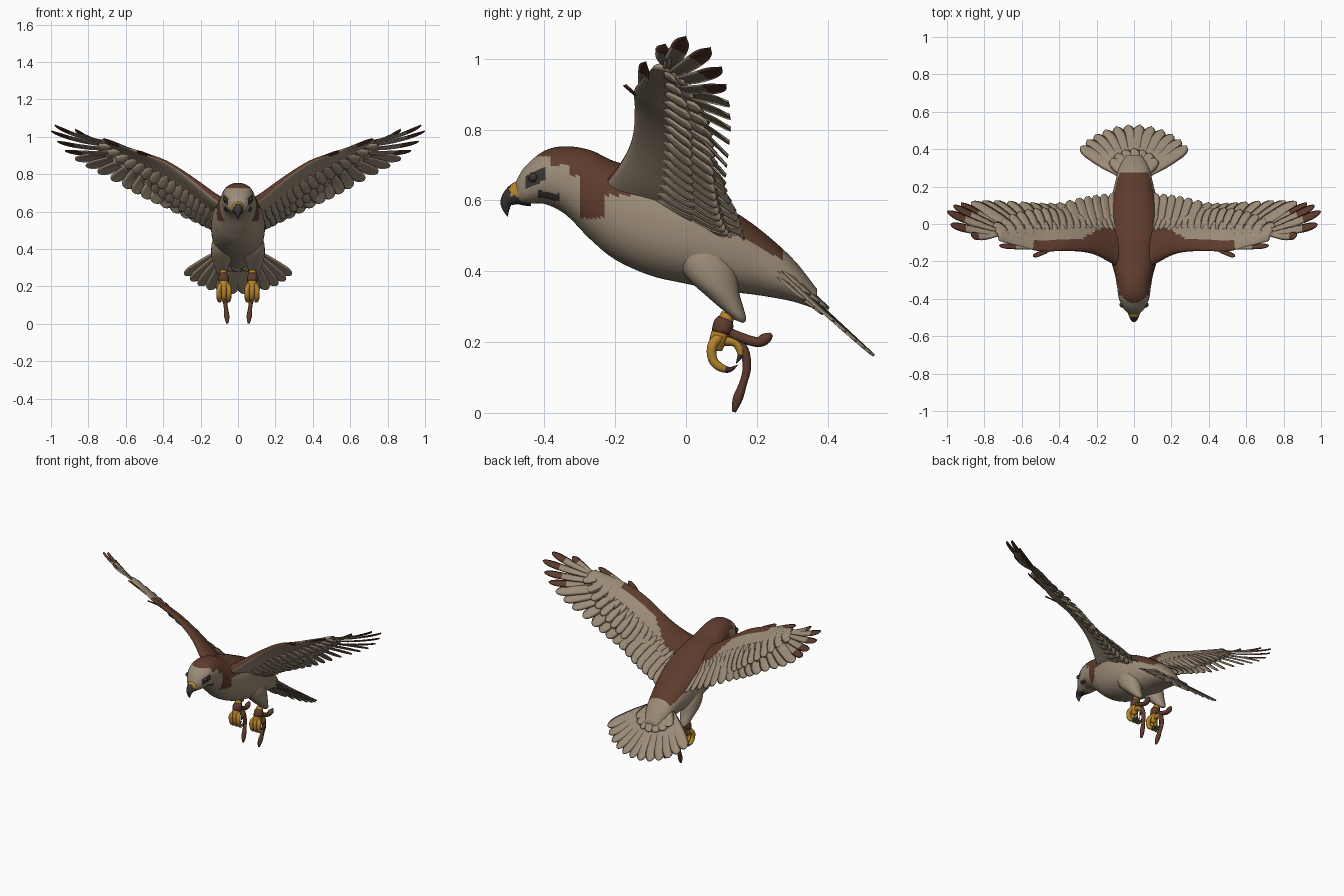
import bpy, bmesh, math
from mathutils import Vector as V, Matrix

if "Cube" in bpy.data.objects:
    bpy.data.objects.remove(bpy.data.objects["Cube"])

def material(name, col):
    m = bpy.data.materials.new(name)
    m.diffuse_color = (*col, 1)
    m.use_nodes = True
    m.node_tree.nodes["Principled BSDF"].inputs["Base Color"].default_value = m.diffuse_color
    return m

MATS = [material("beige_plumage", (0.33, 0.26, 0.185)), material("dark_brown", (0.112, 0.045, 0.026)),
        material("yellow_skin", (0.46, 0.23, 0.025)), material("charcoal", (0.04, 0.036, 0.032))]
BEIGE, BROWN, YELLOW, DARK = range(4)

def catmull(pts, n):
    """n evenly spaced samples of a smooth curve through pts"""
    pts = [V(p) for p in pts]
    out = []
    for k in range(n):
        s = k / (n - 1) * (len(pts) - 1)
        i = min(int(s), len(pts) - 2)
        t = s - i
        b, c = pts[i], pts[i + 1]
        a = pts[i - 1] if i else b * 2 - c
        d = pts[i + 2] if i + 2 < len(pts) else c * 2 - b
        out.append(0.5 * (2 * b + (c - a) * t + (2 * a - 5 * b + 4 * c - d) * t ** 2
                          + (3 * b - 3 * c + d - a) * t ** 3))
    return out

def loft(bm, rings, rule=lambda c, i, j: 0):
    """skin over closed rings; rule(centre, ring, step) picks the material"""
    vs = [[bm.verts.new(p) for p in r] for r in rings]
    n = len(vs[0])
    for i in range(len(vs) - 1):
        for j in range(n):
            k = (j + 1) % n
            f = bm.faces.new((vs[i][j], vs[i][k], vs[i + 1][k], vs[i + 1][j]))
            f.material_index = rule(f.calc_center_median(), i, j)
    for e, i in ((vs[0], 0), (vs[-1], len(vs) - 2)):
        f = bm.faces.new(e)
        f.material_index = rule(f.calc_center_median(), i, 0)

def finish(bm, name, mirror=False):
    bmesh.ops.recalc_face_normals(bm, faces=bm.faces)
    for f in bm.faces:
        f.smooth = True
    me = bpy.data.meshes.new(name)
    bm.to_mesh(me)
    bm.free()
    for m in MATS:
        me.materials.append(m)
    ob = bpy.data.objects.new(name, me)
    bpy.context.collection.objects.link(ob)
    if mirror:
        md = ob.modifiers.new("mirror", 'MIRROR')
        md.use_mirror_merge = False
    return ob

def tube(bm, pts, n=12, sides=12, rule=lambda c, i, j: 0):
    """round tube; each point is (x, y, z, radius)"""
    ps = catmull(pts, n)
    rings = []
    for i, p in enumerate(ps):
        d = (ps[min(i + 1, n - 1)].xyz - ps[max(i - 1, 0)].xyz).normalized()
        u = V((1, 0, 0))
        u = (u - d * u.dot(d)).normalized()
        w = d.cross(u)
        rings.append([p.xyz + max(p.w, 0.001) * (u * math.cos(a) + w * math.sin(a))
                      for a in (2 * math.pi * j / sides for j in range(sides))])
    loft(bm, rings, rule)

def feather(bm, base, tip, nrm, width, brown=2.0, tilt=0.0, bend=0.0, h=0.003):
    """thin cambered blade with a rounded tip; brown beyond that fraction"""
    ax = tip - base
    nrm = (nrm - ax * nrm.dot(ax) / ax.length_squared).normalized()
    nrm = Matrix.Rotation(tilt, 3, ax) @ nrm
    side = ax.normalized().cross(nrm)
    prof = [(-1, -1), (-.5, .6), (0, 1.6), (.5, .6), (1, -1), (.5, -1), (0, -.2), (-.5, -1)]
    rings = []
    for t in (0, .15, .3, .45, .6, .7, .78, .84, .89, .93, .96, .985, 1):
        w = width / 2 * min(1, .45 + 1.1 * t)
        if t > .78:
            w *= max(.06, math.sqrt(max(0, 1 - ((t - .78) / .22) ** 2)))
        c = base + ax * t + nrm * bend * 4 * t * (1 - t)
        rings.append([c + side * a * w + nrm * b * h for a, b in prof])
    loft(bm, rings, lambda c, i, j: BROWN if (c - base).dot(ax) / ax.length_squared > brown else BEIGE)

# ---- body and head: one loft of (y, top, bottom, half width)
body = catmull([(-.485, .645, .595, .02), (-.455, .695, .59, .054), (-.4, .74, .59, .08),
                (-.34, .753, .56, .09), (-.27, .742, .49, .102), (-.2, .71, .433, .122),
                (-.1, .685, .388, .14), (0, .64, .365, .143), (.1, .59, .345, .13),
                (.2, .525, .333, .106), (.3, .437, .315, .08), (.37, .35, .292, .04)], 130)

def body_ring(p, n=72):
    y, top, bot, w = p.to_4d() if len(p) == 3 else p
    ring = []
    for j in range(n):
        a = 2 * math.pi * j / n
        c, s = math.cos(a), math.sin(a)
        ring.append(V((w * math.copysign(abs(c) ** .9, c), y,
                       (top + bot) / 2 + (top - bot) / 2 * math.copysign(abs(s) ** .9, s))))
    return ring

def body_colour(c, i, j):
    y, top, bot, w = body[i]
    x, z, t = abs(c.x), c.z, (c.z - bot) / (top - bot)
    if y < -.3:
        if -.455 < y < -.4 and abs(z - .662 - (y + .43) * .5) < .018:
            return DARK                                     # eye stripe
        if -.42 < y < -.36 and abs(z - .613 + (y + .39) * .2) < .011:
            return DARK                                     # moustache
        if z > .725 or (y > -.385 and z > .70) or (y > -.33 and z > .67):
            return BROWN                                    # cap
        return BEIGE
    if y < -.23:
        return BROWN if z > .55 else BEIGE                  # neck band
    if y < -.15:
        return BROWN if z > .615 else BEIGE
    return BROWN if t > .73 and y < .27 else BEIGE          # back

bm = bmesh.new()
loft(bm, [body_ring(p) for p in body], body_colour)
finish(bm, "body")

# ---- hooked beak with yellow cere
bm = bmesh.new()
tube(bm, [(0, -.445, .625, .042), (0, -.482, .617, .031), (0, -.506, .597, .019),
          (0, -.508, .575, .01), (0, -.504, .555, .001)], 24, 20,
     lambda c, i, j: YELLOW if c.y > -.497 and c.z > .612 else DARK)
finish(bm, "beak")

bm = bmesh.new()
bmesh.ops.create_uvsphere(bm, u_segments=16, v_segments=10, radius=.014,
                          matrix=Matrix.Translation((.064, -.432, .665)))
for f in bm.faces:
    f.material_index = DARK
finish(bm, "eyes", True)

# ---- wing: leading edge, rear edge of the fleshy arm
NS = 41
lead = catmull([(.05, -.25, .63), (.13, -.2, .685), (.21, -.16, .75), (.29, -.145, .81),
                (.39, -.143, .872), (.5, -.145, .912), (.6, -.122, .945), (.72, -.09, .98)], NS)
rear = catmull([(.06, .04, .535), (.13, .035, .555), (.21, .03, .60), (.29, .025, .655),
                (.39, .02, .72), (.5, .02, .785), (.62, .01, .86), (.75, -.03, .955)], NS)

def at(curve, u):
    s = max(0, min(u, 1)) * (NS - 1)
    i = min(int(s), NS - 2)
    return curve[i].lerp(curve[i + 1], s - i)

def wing_normal(u):
    span = at(lead, u + .05) - at(lead, u - .05)
    return span.cross(at(rear, u) - at(lead, u)).normalized()

def thick(u):
    return .05 * (1 - u) ** 1.3 + .009

def wing_point(u, v, off=0):
    a, b = at(lead, u), at(rear, u)
    return a + (b - a) * v + wing_normal(u) * (.015 * math.sin(math.pi * min(v, 1)) + off)

HALF = 14
def wing_ring(u):
    up = [(k / HALF) ** 1.6 for k in range(HALF + 1)]
    h = lambda v: thick(u) * 2.2 * math.sqrt(v) * (1 - v) * .75 + .002
    return ([wing_point(u, v, h(v)) for v in up] +
            [wing_point(u, v, -h(v)) for v in reversed(up)])

def wing_colour(c, i, j):
    v = ((j + .5) / HALF) ** 1.6 if j < HALF else 9
    x = c.x
    limit = .8 if x < .14 else max(.25, .8 - (x - .14) * 4) if x < .54 else 0
    return BROWN if v < limit or (j >= 2 * HALF and x < .54) else BEIGE

bm = bmesh.new()
loft(bm, [wing_ring(i / (NS - 1)) for i in range(NS)], wing_colour)
finish(bm, "wing_arms", True)

# ---- flight feathers
bm = bmesh.new()
inner_tips = catmull([(.11, .165, .49), (.2, .155, .53), (.29, .14, .57), (.4, .115, .625),
                      (.5, .112, .67), (.6, .118, .725)], 11)
for k, tip in enumerate(inner_tips):
    u = .08 + .62 * k / 10
    feather(bm, wing_point(u, .4), tip, wing_normal(u), .085, tilt=.12, bend=.012)
outer_tips = [(.67, .122, .765), (.745, .124, .805), (.81, .122, .84), (.87, .118, .878),
              (.925, .112, .925), (.965, .1, .975), (.998, .068, 1.03), (.98, -.002, 1.062),
              (.87, -.06, 1.04)]
for k, tip in enumerate(outer_tips):
    u = .74 + .26 * k / 8
    slot = k >= 4
    feather(bm, wing_point(u, .45), V(tip), wing_normal(min(u, .93)), .05 if slot else .075,
            brown=.68 if slot else 2, tilt=.14, bend=-.012 if slot else .006)
finish(bm, "flight_feathers", True)

# ---- covert feathers, two rows on each face of the wing, and the alula
bm = bmesh.new()
for face in (1, -1):
    for v0, v1, off, n in ((.62, 1.38, .008, 19), (.45, 1.02, .016, 17)):
        for k in range(n):
            u = .06 + .88 * k / (n - 1)
            n_ = wing_normal(u) * face
            base = wing_point(u, v0, face * thick(u) * .45)
            tip = wing_point(min(u + .05, 1), v1, face * off * (1 - .5 * u))
            feather(bm, base, tip, n_, .056, tilt=.1 * face, bend=.004)
feather(bm, wing_point(.62, .08, .006), V((.54, -.172, .925)), wing_normal(.65), .03, brown=0)
feather(bm, wing_point(.72, .1), V((.72, -.115, .99)), wing_normal(.8), .035, brown=.6)
finish(bm, "covert_feathers", True)

# ---- tail fan and its coverts
bm = bmesh.new()
down = V((0, .285, -.265)).normalized()
up = V((0, .265, .285)).normalized()
for count, length, width, lift in ((12, .385, .08, 0), (7, .2, .075, .01), (7, .2, .075, -.012)):
    for k in range(count):
        s = 2 * k / (count - 1) - 1
        a = s * math.radians(47 if count == 12 else 32)
        d = down * math.cos(a) + V((1, 0, 0)) * math.sin(a)
        base = V((.035 * s, .25, .423)) + up * (lift - .006 * abs(s))
        feather(bm, base, base + d * (length - .045 * s * s), up, width,
                tilt=.1 if s > 0 else -.1)
finish(bm, "tail_fan")

# ---- feathered thighs (y, z, radius x, radius y)
bm = bmesh.new()
rings = []
for y, z, rx, ry in catmull([(.055, .47, .04, .07), (.058, .42, .054, .085), (.075, .36, .054, .077),
                             (.112, .31, .04, .052), (.14, .275, .028, .03), (.15, .258, .014, .012)], 20):
    rings.append([V((.088 + rx * math.cos(t), y + ry * math.sin(t), z - .35 * ry * math.sin(t)))
                  for t in (2 * math.pi * j / 24 for j in range(24))])
loft(bm, rings)
finish(bm, "thighs", True)

# ---- feet: yellow toes with dark claws
bm = bmesh.new()
claw = lambda c, i, j: DARK if c.y > .112 and c.z < .155 else YELLOW
tube(bm, [(.078, .12, .28, .02), (.077, .1, .235, .024), (.075, .09, .2, .024), (.075, .09, .175, .012)],
     rule=lambda c, i, j: YELLOW)
for dx in (-.026, 0, .026):
    tube(bm, [(.075 + dx * .4, .095, .215, .015), (.075 + dx, .074, .19, .014), (.075 + dx, .075, .152, .013),
              (.075 + dx, .095, .13, .012), (.075 + dx * .8, .122, .122, .008),
              (.075 + dx * .7, .146, .135, .001)], 18, rule=claw)
tube(bm, [(.075, .1, .205, .015), (.075, .14, .2, .014), (.075, .155, .17, .011), (.075, .142, .14, .001)],
     rule=lambda c, i, j: DARK if c.z < .165 else YELLOW)
finish(bm, "feet", True)

# ---- leather ankle cuffs and straps
bm = bmesh.new()
brown = lambda c, i, j: BROWN
tube(bm, [(.077, .112, .266, .022), (.077, .106, .25, .029), (.077, .1, .226, .028)], 6, 16, brown)
tube(bm, [(.078, .11, .232, .014), (.08, .15, .215, .014), (.082, .2, .2, .014), (.084, .225, .21, .016),
          (.085, .242, .222, .006)], 16, 12, brown)
tube(bm, [(.076, .13, .22, .012), (.073, .163, .18, .013), (.07, .172, .13, .012), (.065, .162, .085, .011),
          (.06, .146, .04, .014), (.057, .135, .003, .006)], 20, 12, brown)
finish(bm, "leg_straps", True)
